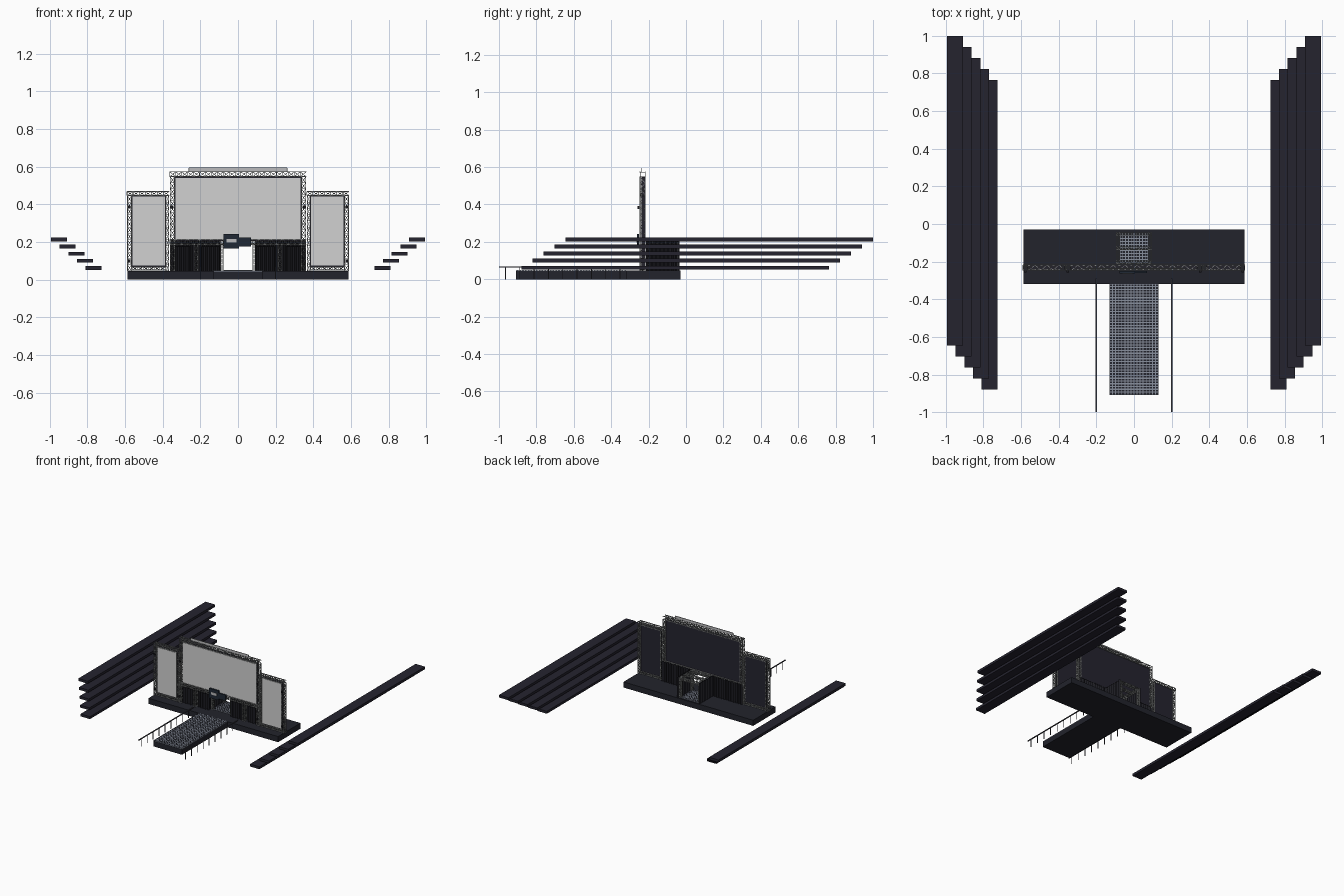
import bpy, bmesh
from mathutils import Vector

cube = bpy.data.objects.get("Cube")
if cube:
    bpy.data.objects.remove(cube, do_unlink=True)


def material(name, r, g, b):
    m = bpy.data.materials.new(name)
    m.use_nodes = True
    m.diffuse_color = (r, g, b, 1)
    m.node_tree.nodes["Principled BSDF"].inputs["Base Color"].default_value = (r, g, b, 1)
    return m


NAVY = material("dark navy", .018, .017, .028)
STAGE = material("stage navy", .016, .017, .025)
CURTAIN = material("curtain black", .011, .011, .015)
SCREEN = material("screen light grey", .64, .64, .64)
TRUSS = material("truss grey", .24, .25, .25)
BANNER = material("banner grey", .5, .5, .51)
GRATE = material("grating blue grey", .25, .28, .34)
RAIL = material("rail grey", .05, .05, .065)
SIGN = material("sign blue", .014, .022, .035)


def finish(bm, name, mat):
    me = bpy.data.meshes.new(name)
    bm.to_mesh(me)
    bm.free()
    me.materials.append(mat)
    ob = bpy.data.objects.new(name, me)
    bpy.context.collection.objects.link(ob)
    return ob


def add_box(bm, x0, x1, y0, y1, z0, z1):
    vs = bmesh.ops.create_cube(bm, size=1)["verts"]
    for v in vs:
        v.co = Vector((x1 if v.co.x > 0 else x0, y1 if v.co.y > 0 else y0, z1 if v.co.z > 0 else z0))


def box(name, mat, *bounds):
    bm = bmesh.new()
    add_box(bm, *bounds)
    return finish(bm, name, mat)


def add_bar(bm, p, q, r):
    p, q = Vector(p), Vector(q)
    d = q - p
    vs = bmesh.ops.create_cube(bm, size=1)["verts"]
    rot = d.to_track_quat('Z', 'Y')
    for v in vs:
        v.co = (p + q) / 2 + rot @ Vector((v.co.x * 2 * r, v.co.y * 2 * r, v.co.z * d.length))


def add_truss(bm, x0, x1, z0, z1, y0=-.248, y1=-.216, r=.0022):
    """Box truss filling the given bounds, running along its longest side."""
    lo, hi = Vector((x0, y0, z0)), Vector((x1, y1, z1))
    size = hi - lo
    axis = max(range(3), key=lambda i: size[i])
    a, b = [i for i in range(3) if i != axis]
    n = max(2, round(size[axis] / .032))

    def point(t, u, v):
        p = Vector((0, 0, 0))
        p[axis] = lo[axis] + size[axis] * t
        p[a] = lo[a] + r + (size[a] - 2 * r) * u
        p[b] = lo[b] + r + (size[b] - 2 * r) * v
        return p

    ring = [(0, 0), (1, 0), (1, 1), (0, 1)]
    for k, c in enumerate(ring):
        d = ring[(k + 1) % 4]
        add_bar(bm, point(0, *c), point(1, *c), r)
        for i in range(n):
            s, e = (c, d) if i % 2 else (d, c)
            add_bar(bm, point(i / n, *s), point((i + 1) / n, *e), r * .65)
            add_bar(bm, point(i / n, *c), point(i / n, *d), r * .65)


def curtain(name, p, q, z0, z1, depth=.012, pitch=.011):
    """Pleated sheet between two floor points."""
    p, q = Vector(p), Vector(q)
    d = q - p
    normal = Vector((-d.y, d.x)).normalized()
    n = max(2, round(d.length / pitch))
    bm = bmesh.new()
    last = None
    for i in range(n + 1):
        c = p + d * i / n + normal * (depth / 2 if i % 2 else -depth / 2)
        pair = [bm.verts.new((c.x, c.y, z)) for z in (z0, z1)]
        if last:
            bm.faces.new((last[0], pair[0], pair[1], last[1]))
        last = pair
    return finish(bm, name, CURTAIN)


def grating(name, x0, x1, y0, y1, z, nx, ny):
    """Pale plate covered with rows of dark openings."""
    box(name + "_plate", GRATE, x0, x1, y0, y1, z, z + .004)
    bm = bmesh.new()
    dx, dy = (x1 - x0) / nx, (y1 - y0) / ny
    for i in range(nx):
        for j in range(ny):
            x, y = x0 + dx * i, y0 + dy * j
            add_box(bm, x + dx * .15, x + dx * .85, y + dy * .2, y + dy * .8, z + .003, z + .005)
    finish(bm, name + "_openings", STAGE)


# Stage and catwalk
box("stage_deck", STAGE, -.587, .587, -.32, -.03, 0, .046)
box("catwalk_base", STAGE, -.13, .13, -.91, -.32, 0, .044)
grating("catwalk", -.13, .13, -.908, -.318, .044, 16, 40)

# Stepped seating on both sides
for side, label in ((1, "left"), (-1, "right")):
    for i in range(5):
        x = sorted((side * (.725 + i * .046), side * (.81 + i * .046)))
        z = .052 + i * .0378
        y = -.88 + i * .0588
        box(f"{label}_seating_row_{i + 1}", NAVY, *x, y, y + 1.645, z, z + .02)

# Railings beside the catwalk
for side, label in ((1, "left"), (-1, "right")):
    bm = bmesh.new()
    x = side * .2
    add_box(bm, x - .004, x + .004, -1, -.29, .062, .068)
    for i in range(9):
        add_bar(bm, (x, -.965 + i * .0765, 0), (x, -.965 + i * .0765, .064), .0022)
    finish(bm, label + "_railing", RAIL)

# Truss frames
bm = bmesh.new()
add_truss(bm, -.362, .362, .545, .575)
add_truss(bm, -.362, .362, .185, .215)
for s in (1, -1):
    for a, b, top in ((.335, .362, .545), (.563, .59, .445), (.366, .386, .445)):
        add_truss(bm, *sorted((s * a, s * b)), .046, top)
    add_truss(bm, *sorted((s * .366, s * .59)), .445, .47)
    add_truss(bm, *sorted((s * .386, s * .563)), .048, .07)
    add_truss(bm, *sorted((s * .21, s * .235)), .046, .185)
finish(bm, "truss_frames", TRUSS)


def screen(name, x0, x1, z0, z1):
    box(name + "_back", NAVY, x0, x1, -.238, -.22, z0, z1)
    box(name + "_face", SCREEN, x0 + .006, x1 - .006, -.243, -.237, z0 + .006, z1 - .006)


# Screens
screen("main_screen", -.338, .338, .205, .547)
screen("left_screen", .382, .567, .068, .447)
screen("right_screen", -.567, -.382, .068, .447)

# Top banner with a bar border
box("top_banner", BANNER, -.258, .258, -.238, -.234, .575, .594)
bm = bmesh.new()
for z in (.576, .594):
    add_bar(bm, (-.26, -.236, z), (.26, -.236, z), .002)
for i in range(9):
    add_bar(bm, (-.26 + i * .065, -.236, .574), (-.26 + i * .065, -.236, .594), .002)
finish(bm, "banner_border", TRUSS)

# Curtains below the main screen and along the entrance tunnel
for s, label in ((1, "left"), (-1, "right")):
    curtain(label + "_back_curtain", (s * .09, -.208), (s * .362, -.208), .046, .21)
    curtain(label + "_inner_curtain", (s * .098, -.232), (s * .195, -.232), .046, .175)
    curtain(label + "_outer_curtain", (s * .255, -.232), (s * .345, -.232), .046, .175)
    curtain(label + "_tunnel_curtain", (s * .098, -.21), (s * .098, -.035), .046, .215)

# Entrance tunnel frame and floor
bm = bmesh.new()
for s in (1, -1):
    x = sorted((s * .076, s * .094))
    for y in (-.212, -.062):
        add_truss(bm, *x, .046, .2, y, y + .018, .0018)
    add_truss(bm, *x, .19, .21, -.212, -.044, .0018)
for y in (-.212, -.137, -.062):
    add_truss(bm, -.094, .094, .19, .21, y, y + .018, .0018)
finish(bm, "tunnel_frame", TRUSS)
grating("tunnel_floor", -.075, .075, -.205, -.045, .046, 10, 10)

# Blank sign panels above the entrance
box("sign_large", SIGN, -.077, .006, -.262, -.25, .165, .242)
box("sign_small", SIGN, .006, .07, -.26, -.25, .176, .224)
box("sign_plate", BANNER, -.06, -.008, -.265, -.261, .197, .217)

# Small lamps clamped to the towers
for s, label in ((1, "left"), (-1, "right")):
    for x in (.352, .578):
        for z in (.1, .385):
            box(label + "_tower_lamp", CURTAIN, s * x - .006, s * x + .006, -.258, -.246, z - .008, z + .008)
